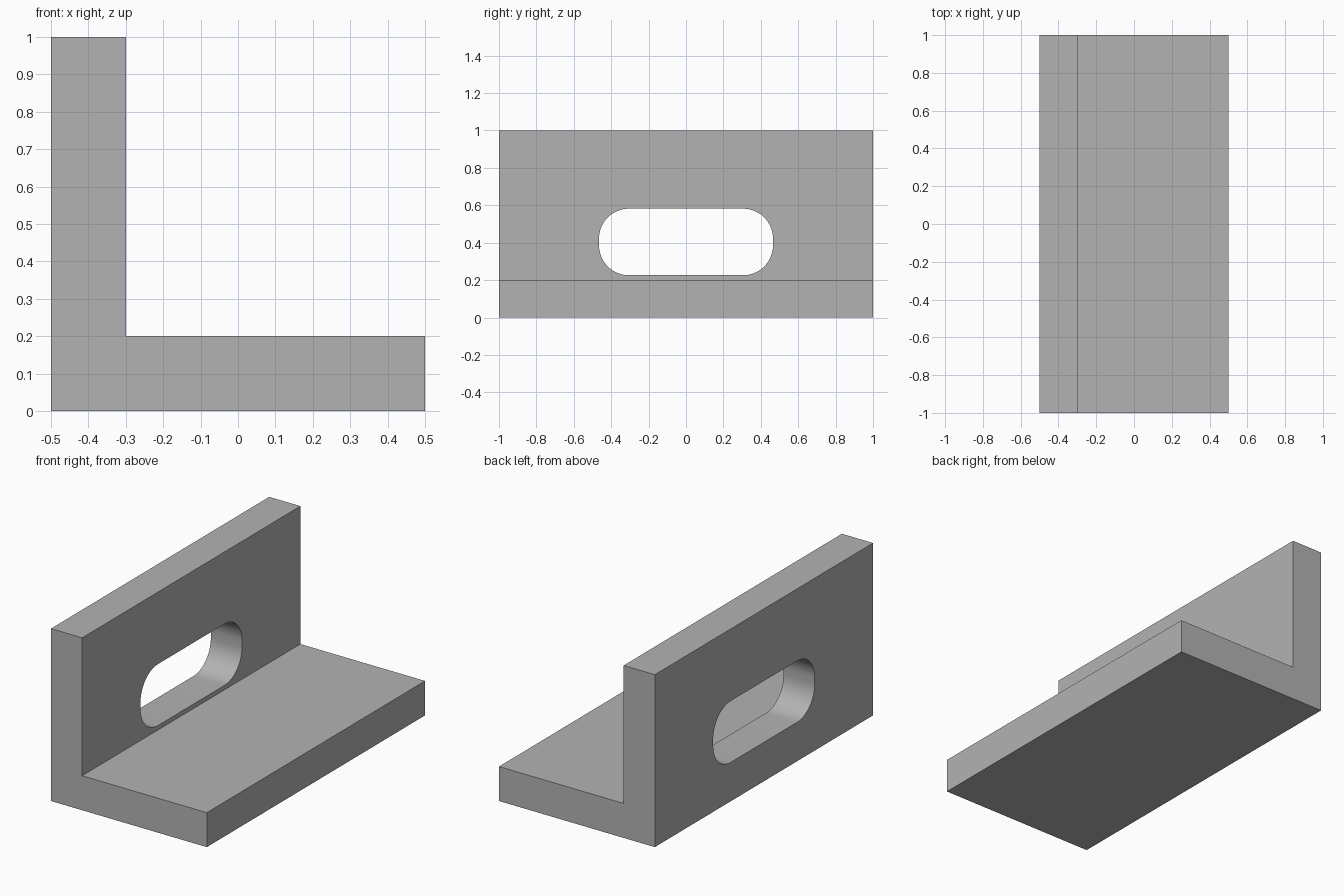
import bpy, bmesh, math
from mathutils import Vector

cube = bpy.data.objects.get("Cube")
if cube:
    bpy.data.objects.remove(cube, do_unlink=True)

# Single plain grey finish
grey = bpy.data.materials.new("plain_grey")
grey.use_nodes = True
colour = (0.45, 0.45, 0.45, 1)
grey.diffuse_color = colour
grey.node_tree.nodes["Principled BSDF"].inputs["Base Color"].default_value = colour


def extrude_profile(name, points, offset):
    """Solid made by sweeping a closed profile along an offset."""
    bm = bmesh.new()
    face = bm.faces.new([bm.verts.new(p) for p in points])
    swept = bmesh.ops.extrude_face_region(bm, geom=[face])["geom"]
    verts = [v for v in swept if isinstance(v, bmesh.types.BMVert)]
    bmesh.ops.translate(bm, verts=verts, vec=Vector(offset))
    bmesh.ops.recalc_face_normals(bm, faces=bm.faces)
    mesh = bpy.data.meshes.new(name)
    bm.to_mesh(mesh)
    bm.free()
    mesh.materials.append(grey)
    obj = bpy.data.objects.new(name, mesh)
    bpy.context.collection.objects.link(obj)
    return obj


def rounded_slot(half_w, half_h, radius, centre_z, x, steps=16):
    """Rounded rectangle in the YZ plane."""
    points = []
    corners = [(1, 1), (-1, 1), (-1, -1), (1, -1)]
    for quarter, (sy, sz) in enumerate(corners):
        for i in range(steps + 1):
            a = (quarter + i / steps) * math.pi / 2
            points.append((x, sy * (half_w - radius) + radius * math.cos(a),
                           centre_z + sz * (half_h - radius) + radius * math.sin(a)))
    return points


# L-shaped bracket: upright wall and base flange
profile = [(-0.5, 0), (0.5, 0), (0.5, 0.2), (-0.3, 0.2), (-0.3, 1), (-0.5, 1)]
bracket = extrude_profile("angle_bracket", [(x, -1, z) for x, z in profile], (0, 2, 0))

# Slot through the upright wall
cutter = extrude_profile("slot_cutter", rounded_slot(0.465, 0.178, 0.16, 0.404, -0.6), (0.4, 0, 0))
cutter.hide_render = True
cut = bracket.modifiers.new("slot", 'BOOLEAN')
cut.operation = 'DIFFERENCE'
cut.solver = 'EXACT'
cut.object = cutter

# Apply the cut and smooth only the rounded slot ends
bpy.ops.object.select_all(action='DESELECT')
bracket.select_set(True)
bpy.context.view_layer.objects.active = bracket
bpy.ops.object.modifier_apply(modifier=cut.name)
bpy.data.objects.remove(cutter, do_unlink=True)
bpy.ops.object.shade_smooth_by_angle(angle=math.radians(30))
